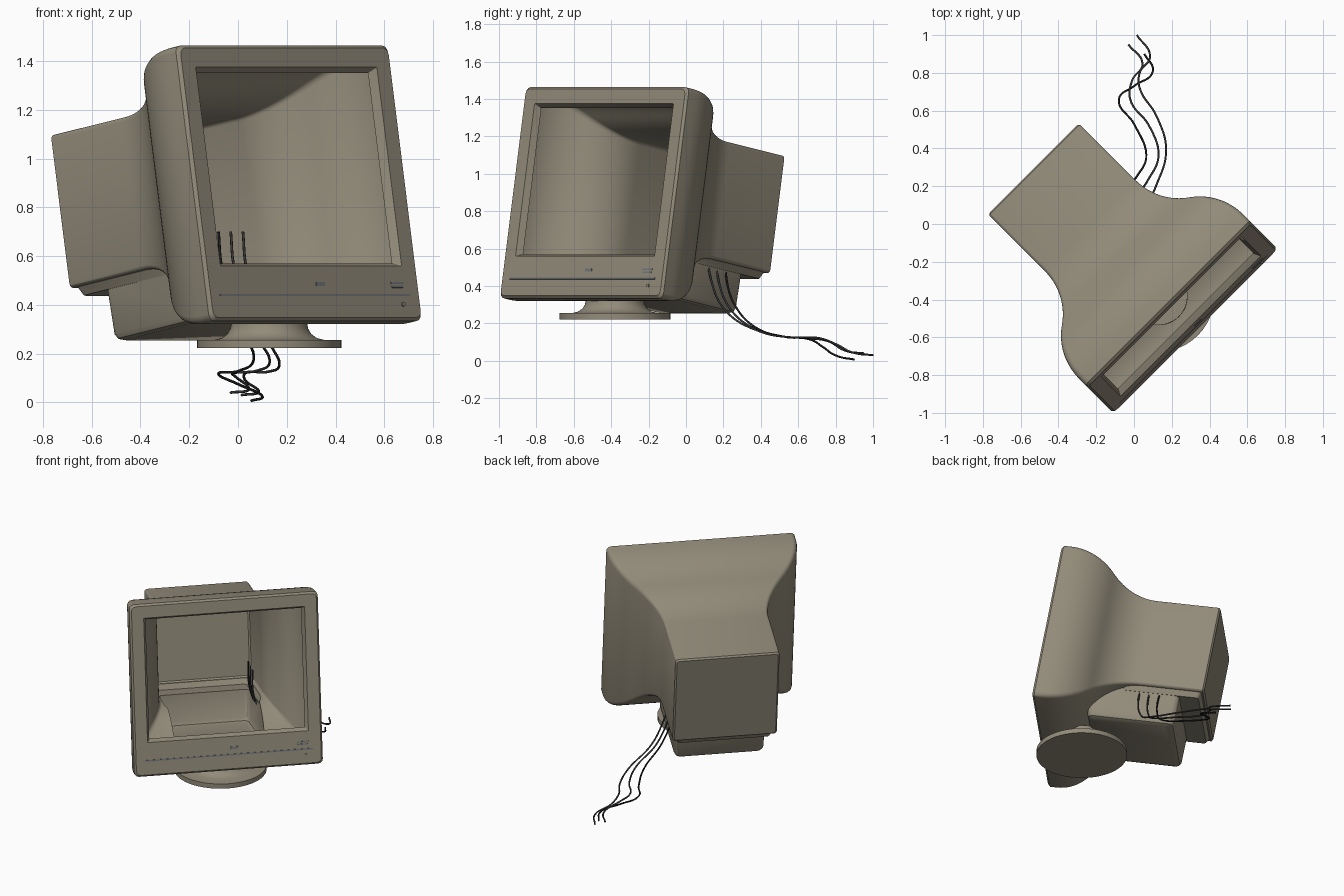
import bpy, bmesh, math
from mathutils import Matrix, Vector

if "Cube" in bpy.data.objects:
    bpy.data.objects.remove(bpy.data.objects["Cube"])

def material(name, col):
    m = bpy.data.materials.new(name)
    m.diffuse_color = (*col, 1)
    m.use_nodes = True
    m.node_tree.nodes["Principled BSDF"].inputs["Base Color"].default_value = m.diffuse_color
    return m

CASE = material("beige_plastic", (0.29, 0.26, 0.195))
TRIM = material("blue_grey_trim", (0.17, 0.18, 0.20))
DARK = material("black_rubber", (0.012, 0.012, 0.013))
GREY = material("dark_grey_rubber", (0.04, 0.04, 0.042))

# monitor frame: turned 45 degrees, tilted back 10 (x width, y depth, z height)
MID = -0.17
R2 = math.sqrt(0.5)
FRAME = (Matrix.Translation((MID * R2, MID * R2, 0))
         @ Matrix.Rotation(math.radians(45), 4, 'Z')
         @ Matrix.Rotation(math.radians(-10), 4, 'X'))

def finish(name, bm, mat, frame=None, smooth=30):
    bmesh.ops.recalc_face_normals(bm, faces=bm.faces[:])
    me = bpy.data.meshes.new(name)
    bm.to_mesh(me)
    bm.free()
    ob = bpy.data.objects.new(name, me)
    bpy.context.collection.objects.link(ob)
    me.materials.append(mat)
    if frame:
        ob.matrix_world = frame
    select(ob)
    if smooth:
        bpy.ops.object.shade_smooth_by_angle(angle=math.radians(smooth))
    return ob

def select(ob):
    bpy.ops.object.select_all(action='DESELECT')
    ob.select_set(True)
    bpy.context.view_layer.objects.active = ob

def ring(bm, h, lo, hi, r, place):
    """Rounded rectangle, half width h, from lo to hi."""
    out = []
    for cx, cz, a0 in ((h - r, hi - r, 0), (-h + r, hi - r, 90),
                       (-h + r, lo + r, 180), (h - r, lo + r, 270)):
        for k in range(4):
            a = math.radians(a0 + 30 * k)
            out.append(bm.verts.new(place(cx + r * math.cos(a), cz + r * math.sin(a))))
    return out

def loft(bm, rings):
    n = len(rings[0])
    for p, q in zip(rings, rings[1:]):
        for i in range(n):
            bm.faces.new((p[i], p[(i + 1) % n], q[(i + 1) % n], q[i]))
    bm.faces.new(rings[0])
    bm.faces.new(rings[-1])

# shell: lofted from the bezel opening round to the back
FRONT, LIP = -0.682, -0.645
S0, S1 = -0.62, -0.04
def s_curve(y):
    """0 at the bezel, 1 at the rear box: two equal arcs."""
    t = min(max((y - S0) / (S1 - S0), 0), 1) * 2
    th = 2 * math.atan(0.275 / (S1 - S0))
    r = 1 / math.sin(th)
    full = r * (1 - math.cos(th))
    arc = lambda s: (r - math.sqrt(r * r - s * s)) / full * 0.5
    return arc(t) if t <= 1 else 1 - arc(2 - t)

def body_size(y, inset=0):
    f = s_curve(y)
    return (0.615 - 0.275 * f - inset, 0.221 + 0.322 * f + inset,
            1.368 - 0.188 * f - inset, 0.03 - 0.012 * f)

bm = bmesh.new()
sections = [(LIP, (0.507, 0.464, 1.258, 0.003)), (FRONT, (0.525, 0.448, 1.276, 0.005)),
            (FRONT, body_size(FRONT, 0.012)), (FRONT + 0.014, body_size(FRONT))]
sections += [(S0 + (S1 - S0) * k / 28, body_size(S0 + (S1 - S0) * k / 28)) for k in range(29)]
sections += [(0.376, body_size(0.376)), (0.386, body_size(0.386, 0.01))]
loft(bm, [ring(bm, *s, lambda x, z, y=y: Vector((x, y, z))) for y, s in sections])
shell = finish("monitor_shell", bm, CASE, FRAME, 0)

# slab and electronics box below the rear, merged with the shell
bm = bmesh.new()
def flat(z):
    return lambda x, y: Vector((x, y, z))
loft(bm, [ring(bm, 0.30, -0.15, 0.352, 0.02, flat(0.506)),
          ring(bm, 0.325, -0.15, 0.372, 0.02, flat(0.56))])
slab = finish("rear_slab", bm, CASE, FRAME, 0)

bm = bmesh.new()
loft(bm, [ring(bm, 0.262, -0.33, 0.192, 0.03, flat(0.292)),
          ring(bm, 0.282, -0.35, 0.214, 0.035, flat(0.301)),
          ring(bm, 0.292, -0.36, 0.223, 0.035, flat(0.322)),
          ring(bm, 0.30, -0.36, 0.223, 0.03, flat(0.575))])
box = finish("lower_box", bm, CASE, FRAME, 0)

for part in (slab, box):
    select(shell)
    mod = shell.modifiers.new("join", 'BOOLEAN')
    mod.operation, mod.solver, mod.object = 'UNION', 'EXACT', part
    bpy.ops.object.modifier_apply(modifier=mod.name)
    bpy.data.objects.remove(part)

# open the screen: remove the cap behind the bezel lip
bm = bmesh.new()
bm.from_mesh(shell.data)
cap = [f for f in bm.faces if all(abs(v.co.y - LIP) < 1e-3 for v in f.verts)]
bmesh.ops.delete(bm, geom=cap, context='FACES')
bm.to_mesh(shell.data)
bm.free()
select(shell)
bpy.ops.object.shade_smooth_by_angle(angle=math.radians(30))

# thin plates on the bezel
def plate(name, x, z, w, h, mat, depth=0.006):
    bm = bmesh.new()
    bmesh.ops.create_cube(bm, size=1)
    bmesh.ops.transform(bm, verts=bm.verts, matrix=Matrix.Translation((x, FRONT, z))
                        @ Matrix.Diagonal((w, depth, h, 1)))
    return finish(name, bm, mat, FRAME, 0)

plate("bezel_groove", 0, 0.327, 1.10, 0.009, TRIM)
plate("badge", 0.04, 0.372, 0.05, 0.016, TRIM)
for i, (z, w) in enumerate(((0.377, 0.075), (0.361, 0.065))):
    plate(f"label_strip_{i + 1}", 0.485, z, w, 0.008, TRIM)

bm = bmesh.new()
bmesh.ops.create_cone(bm, cap_ends=True, segments=16, radius1=0.009, radius2=0.009, depth=0.012,
                      matrix=Matrix.Translation((0.505, FRONT, 0.288))
                      @ Matrix.Rotation(math.pi / 2, 4, 'X'))
finish("power_button", bm, CASE, FRAME)

# swivel stand: turned profile, stays level
bm = bmesh.new()
profile = [(0, 0.222), (0.297, 0.222), (0.297, 0.255), (0.225, 0.256), (0.195, 0.264),
           (0.172, 0.281), (0.16, 0.302), (0.155, 0.325), (0.155, 0.36), (0, 0.36)]
vs = [bm.verts.new((r, 0, z)) for r, z in profile]
es = [bm.edges.new(p) for p in zip(vs, vs[1:])]
bmesh.ops.spin(bm, geom=vs + es, cent=(0, 0, 0), axis=(0, 0, 1), angle=2 * math.pi, steps=48)
bmesh.ops.remove_doubles(bm, verts=bm.verts, dist=1e-4)
finish("swivel_stand", bm, CASE, Matrix.Translation((0.128, -0.38, 0)))

# three cables leaving the underside and trailing behind
cables = [
    (DARK, [(-0.08, 0.23, 0.70), (-0.065, 0.215, 0.55), (-0.03, 0.215, 0.45), (0.02, 0.26, 0.30),
            (0.065, 0.37, 0.18), (0.0, 0.53, 0.128), (-0.08, 0.66, 0.115), (0.0, 0.73, 0.075),
            (0.10, 0.81, 0.025), (0.055, 0.90, 0.007)]),
    (GREY, [(-0.03, 0.18, 0.70), (-0.015, 0.165, 0.55), (0.02, 0.17, 0.45), (0.075, 0.235, 0.28),
            (0.13, 0.37, 0.17), (0.08, 0.52, 0.13), (-0.02, 0.66, 0.12), (-0.01, 0.76, 0.105),
            (0.045, 0.85, 0.055), (-0.03, 0.95, 0.04)]),
    (GREY, [(0.02, 0.135, 0.70), (0.035, 0.12, 0.55), (0.07, 0.13, 0.45), (0.12, 0.21, 0.27),
            (0.17, 0.40, 0.155), (0.12, 0.57, 0.125), (0.03, 0.72, 0.12), (0.03, 0.80, 0.09),
            (0.085, 0.89, 0.045), (0.015, 1.0, 0.03)]),
]
for i, (mat, pts) in enumerate(cables):
    cu = bpy.data.curves.new(f"cable_{i + 1}", 'CURVE')
    cu.dimensions = '3D'
    cu.bevel_depth, cu.bevel_resolution, cu.resolution_u = 0.0055, 2, 8
    cu.use_fill_caps = True
    sp = cu.splines.new('BEZIER')
    sp.bezier_points.add(len(pts) - 1)
    for p, co in zip(sp.bezier_points, pts):
        p.co = co
        p.handle_left_type = p.handle_right_type = 'AUTO'
    cu.materials.append(mat)
    ob = bpy.data.objects.new(f"cable_{i + 1}", cu)
    bpy.context.collection.objects.link(ob)
    select(ob)
    bpy.ops.object.convert(target='MESH')
